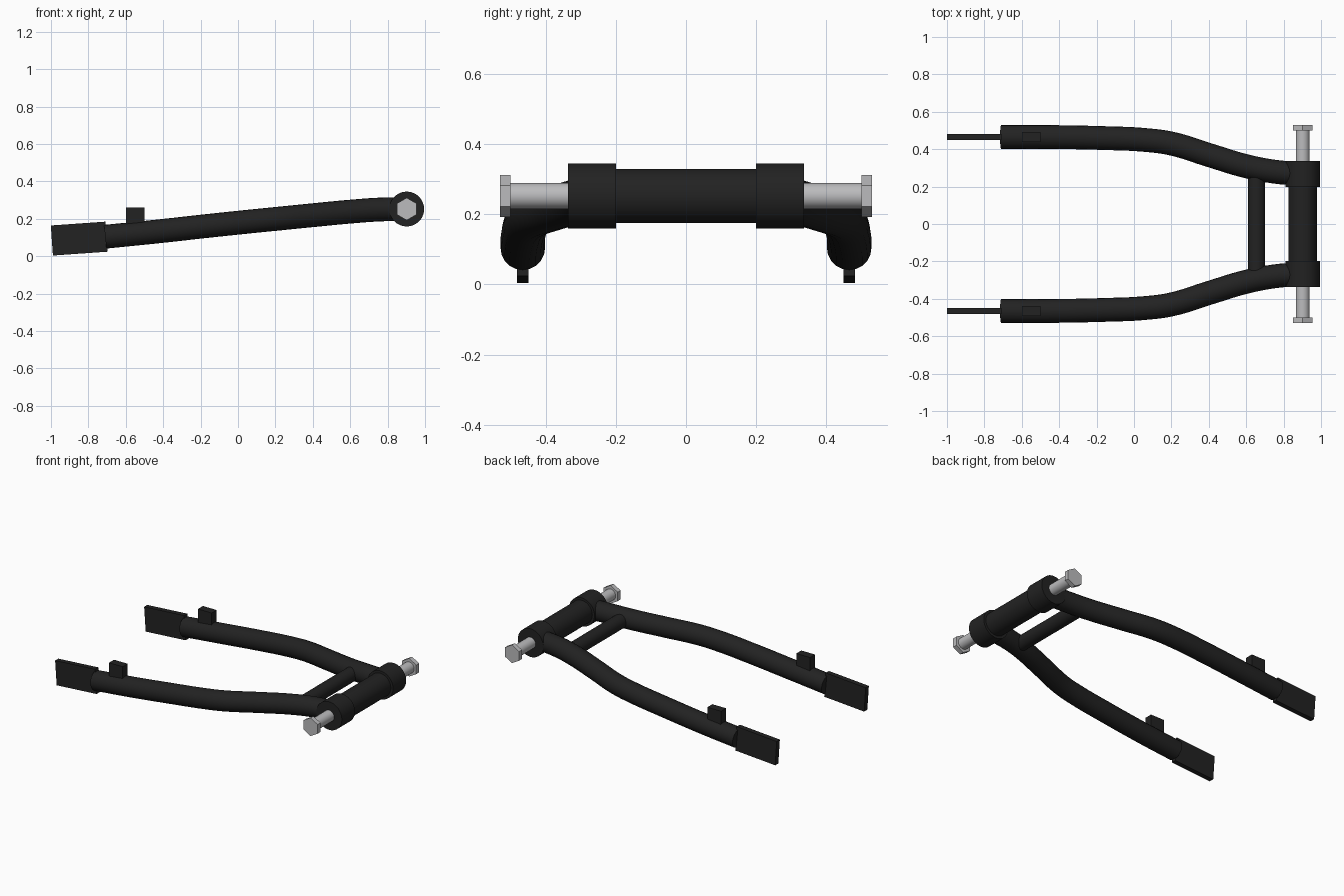
import bpy, math
from mathutils import Vector

if "Cube" in bpy.data.objects:
    bpy.data.objects.remove(bpy.data.objects["Cube"])


def material(name, rgb):
    m = bpy.data.materials.new(name)
    m.diffuse_color = (*rgb, 1)
    m.use_nodes = True
    m.node_tree.nodes["Principled BSDF"].inputs["Base Color"].default_value = m.diffuse_color
    return m


BLACK = material("satin black", (0.016, 0.016, 0.016))
STEEL = material("bare steel", (0.5, 0.5, 0.51))
PIVOT_X, PIVOT_Z = 0.902, 0.252


def finish(ob, name, mat, smooth=True):
    ob.name = name
    ob.data.materials.clear()
    ob.data.materials.append(mat)
    if smooth:
        bpy.ops.object.select_all(action='DESELECT')
        ob.select_set(True)
        bpy.context.view_layer.objects.active = ob
        bpy.ops.object.shade_smooth_by_angle(angle=math.radians(35))
    return ob


def rod(name, x, z, y0, y1, r, mat, sides=48):
    """Cylinder lying along y; six sides give a hexagon with a corner on top."""
    bpy.ops.mesh.primitive_cylinder_add(
        vertices=sides, radius=r, depth=abs(y1 - y0),
        location=(x, (y0 + y1) / 2, z), rotation=(math.pi / 2, 0, 0))
    return finish(bpy.context.object, name, mat, sides > 6)


def box(name, loc, size, mat, tilt=0):
    bpy.ops.mesh.primitive_cube_add(size=1, location=loc, rotation=(0, tilt, 0))
    ob = bpy.context.object
    ob.scale = size
    bpy.ops.object.transform_apply(location=False, rotation=False, scale=True)
    return finish(ob, name, mat, False)


def bent_tube(name, points, r, mat):
    """Round tube swept along a smooth path."""
    cu = bpy.data.curves.new(name, 'CURVE')
    cu.dimensions = '3D'
    cu.bevel_depth = r
    cu.bevel_resolution = 8
    cu.resolution_u = 8
    cu.use_fill_caps = True
    sp = cu.splines.new('BEZIER')
    sp.bezier_points.add(len(points) - 1)
    for bp, p in zip(sp.bezier_points, points):
        bp.co = Vector(p)
        bp.handle_left_type = bp.handle_right_type = 'AUTO'
    tmp = bpy.data.objects.new(name + "_path", cu)
    bpy.context.collection.objects.link(tmp)
    dg = bpy.context.evaluated_depsgraph_get()
    me = bpy.data.meshes.new_from_object(tmp.evaluated_get(dg))
    bpy.data.objects.remove(tmp)
    ob = bpy.data.objects.new(name, me)
    bpy.context.collection.objects.link(ob)
    return finish(ob, name, mat)


# Pivot tube, cross brace and the axle running through the pivot
rod("pivot_tube", PIVOT_X, PIVOT_Z, -0.21, 0.21, 0.077, BLACK)
rod("cross_brace", 0.655, 0.238, -0.28, 0.28, 0.046, BLACK)
rod("pivot_axle", PIVOT_X, PIVOT_Z, -0.51, 0.51, 0.037, STEEL)

ARM = [(-0.71, 0.465, 0.104), (-0.45, 0.465, 0.130), (-0.15, 0.459, 0.163),
       (0.05, 0.450, 0.184), (0.20, 0.430, 0.199), (0.40, 0.369, 0.219),
       (0.60, 0.309, 0.238), (0.75, 0.280, 0.249), (0.88, 0.268, 0.252)]

# Everything repeated on the two sides
for side, s in (("left", 1), ("right", -1)):
    bent_tube(f"{side}_arm", [(x, s * y, z) for x, y, z in ARM], 0.0635, BLACK)
    rod(f"{side}_pivot_boss", PIVOT_X, PIVOT_Z, s * 0.199, s * 0.336, 0.093, BLACK)
    rod(f"{side}_bolt_head", PIVOT_X, PIVOT_Z, s * 0.500, s * 0.530, 0.06, STEEL, 6)
    box(f"{side}_dropout_plate", (-0.849, s * 0.465, 0.094), (0.293, 0.033, 0.161),
        BLACK, -math.radians(4))
    box(f"{side}_mount_tab", (-0.55, s * 0.465, 0.208), (0.10, 0.052, 0.105), BLACK)
